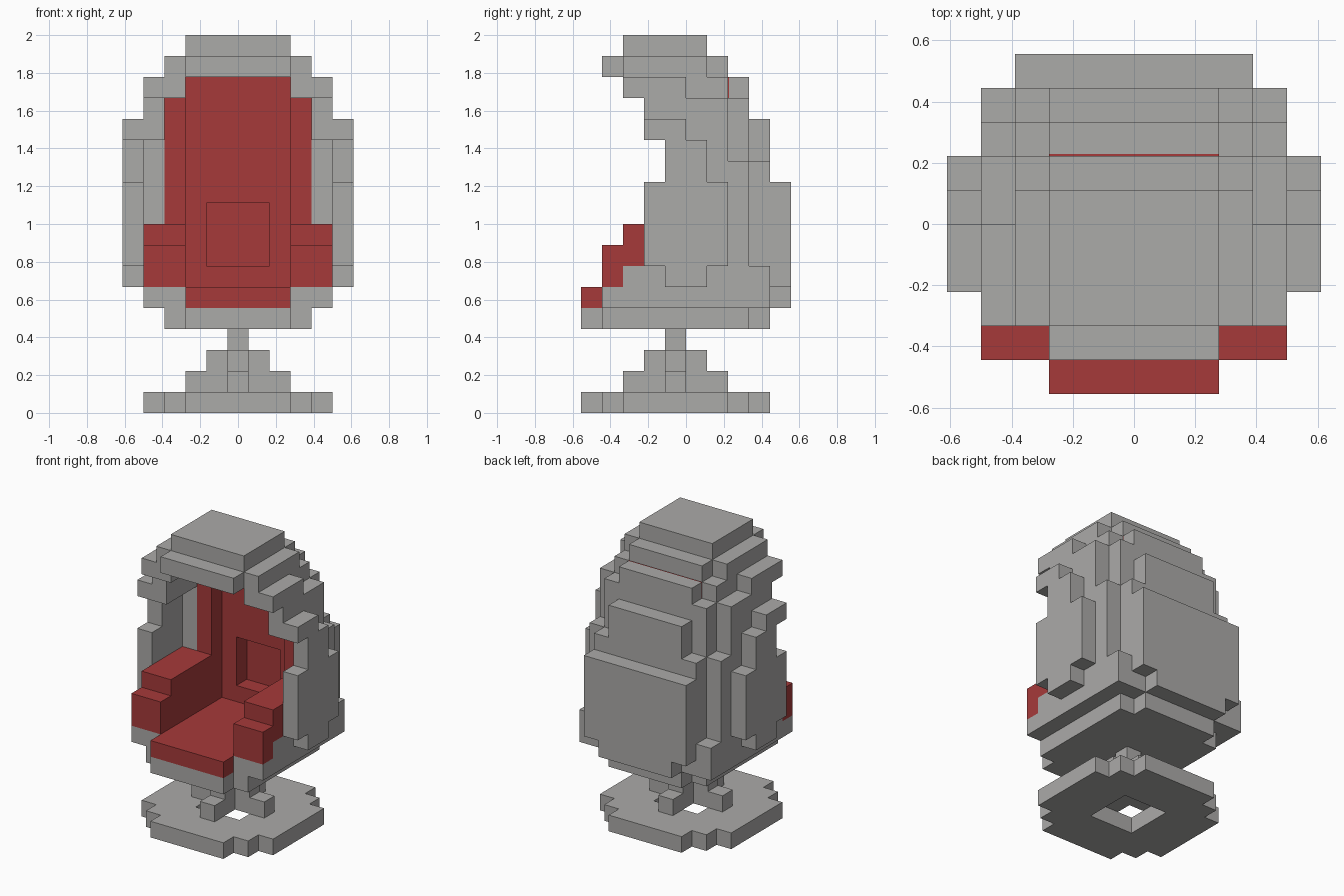
import bpy
import bmesh
from mathutils import Matrix, Vector

cube = bpy.data.objects.get("Cube")
if cube:
    bpy.data.objects.remove(cube, do_unlink=True)

U = 2 / 18  # one block; all sizes below are counted in blocks


def material(name, rgb):
    m = bpy.data.materials.new(name)
    m.use_nodes = True
    m.diffuse_color = (*rgb, 1)
    m.node_tree.nodes["Principled BSDF"].inputs["Base Color"].default_value = (*rgb, 1)
    return m


GRAY = material("shell gray", (0.41, 0.405, 0.395))
RED = material("cushion red", (0.38, 0.042, 0.042))


def blocks(name, mat, boxes):
    """Boxes (x0, x1, y0, y1, z0, z1); those right of the centre are mirrored."""
    bm = bmesh.new()
    for x0, x1, y0, y1, z0, z1 in boxes:
        spans = [(x0, x1)] + ([(-x1, -x0)] if x0 > 0 else [])
        for a, b in spans:
            centre = Vector((a + b, y0 + y1, z0 + z1)) * U / 2
            size = Vector((b - a, y1 - y0, z1 - z0)) * U
            bmesh.ops.create_cube(
                bm, size=1,
                matrix=Matrix.Translation(centre) @ Matrix.Diagonal((*size, 1)))
    mesh = bpy.data.meshes.new(name)
    bm.to_mesh(mesh)
    bm.free()
    mesh.materials.append(mat)
    obj = bpy.data.objects.new(name, mesh)
    bpy.context.collection.objects.link(obj)
    return obj


def slices(x0, x1, steps):
    """Boxes of one width band from (y0, y1, z0, z1) steps."""
    return [(x0, x1, *s) for s in steps]


# Round floor plate with a square hole
blocks("floor_plate", GRAY, [
    (-2.5, 2.5, -5, -4, 0, 1), (-3.5, 3.5, -4, -3, 0, 1),
    (-4.5, 4.5, -3, -2, 0, 1), (1.5, 4.5, -2, 1, 0, 1),
    (-4.5, 4.5, 1, 2, 0, 1), (-3.5, 3.5, 2, 3, 0, 1),
    (-2.5, 2.5, 3, 4, 0, 1)])

# Stepped cross of feet and the post
blocks("pedestal", GRAY, [
    (-0.5, 0.5, -1, 0, 1, 4),
    (0.5, 2.5, -1, 0, 1, 2), (0.5, 1.5, -1, 0, 2, 3),
    (-0.5, 0.5, -3, -1, 1, 2), (-0.5, 0.5, -2, -1, 2, 3),
    (-0.5, 0.5, 0, 2, 1, 2), (-0.5, 0.5, 0, 1, 2, 3)])

# Underside of the shell
blocks("shell_bottom", GRAY, [
    (-2.5, 2.5, -5, 4, 4, 5), (2.5, 3.5, -4, 3, 4, 5),
    (2.5, 4.5, -4, 4, 5, 6), (-2.5, 2.5, 2, 5, 5, 6)])

# Back of the shell, middle band
blocks("shell_back", GRAY, slices(-2.5, 2.5, [
    (4, 5, 6, 11), (3, 4, 11, 14), (2.06, 3, 14, 16)]))

# Roof with its front lip
blocks("shell_roof", GRAY, [
    (-2.5, 2.5, -4, 2, 16, 17), (-2.5, 2.5, -3, 1, 17, 18)])

# Stepped bands from the back round to the sides
blocks("shell_back_corners", GRAY, slices(2.5, 3.5, [
    (2, 5, 6, 11), (2, 4, 11, 12), (2, 3, 12, 15),
    (-3, 2, 15, 16), (-3, 1, 16, 17)]))
blocks("shell_sides", GRAY, slices(3.5, 4.5, [
    (-3, 4, 6, 7), (1, 3, 7, 12), (1, 2, 12, 13),
    (-2, 2, 13, 15), (-3, 0, 15, 16)]))
blocks("shell_side_plates", GRAY, slices(4.5, 5.5, [
    (-1, 1, 6, 7), (-2, 2, 7, 11), (-1, 1, 11, 13), (-2, 0, 13, 14)]))

# Seat and stepped armrests
blocks("seat", RED, [(-2.5, 2.5, -5, 2, 5, 6)])
blocks("armrests", RED, [
    (2.5, 3.5, -4, 1, 6, 8), (2.5, 3.5, -3, 1, 8, 9),
    (3.5, 4.5, -4, -3, 6, 8), (3.5, 4.5, -3, 1, 7, 8),
    (3.5, 4.5, -3, 1, 8, 9)])

# Back cushion with a square recess, and its side cushions
blocks("back_cushion", RED, [
    (-2.5, 2.5, 2, 3, 6, 7), (1.5, 2.5, 2, 3, 7, 10),
    (-2.5, 2.5, 2, 3, 10, 14), (-2.5, 2.5, 3, 4, 6, 11),
    (-2.5, 2.5, 2, 2.06, 14, 16)])
blocks("side_cushions", RED, [(2.5, 3.5, 1, 2, 6, 15)])
